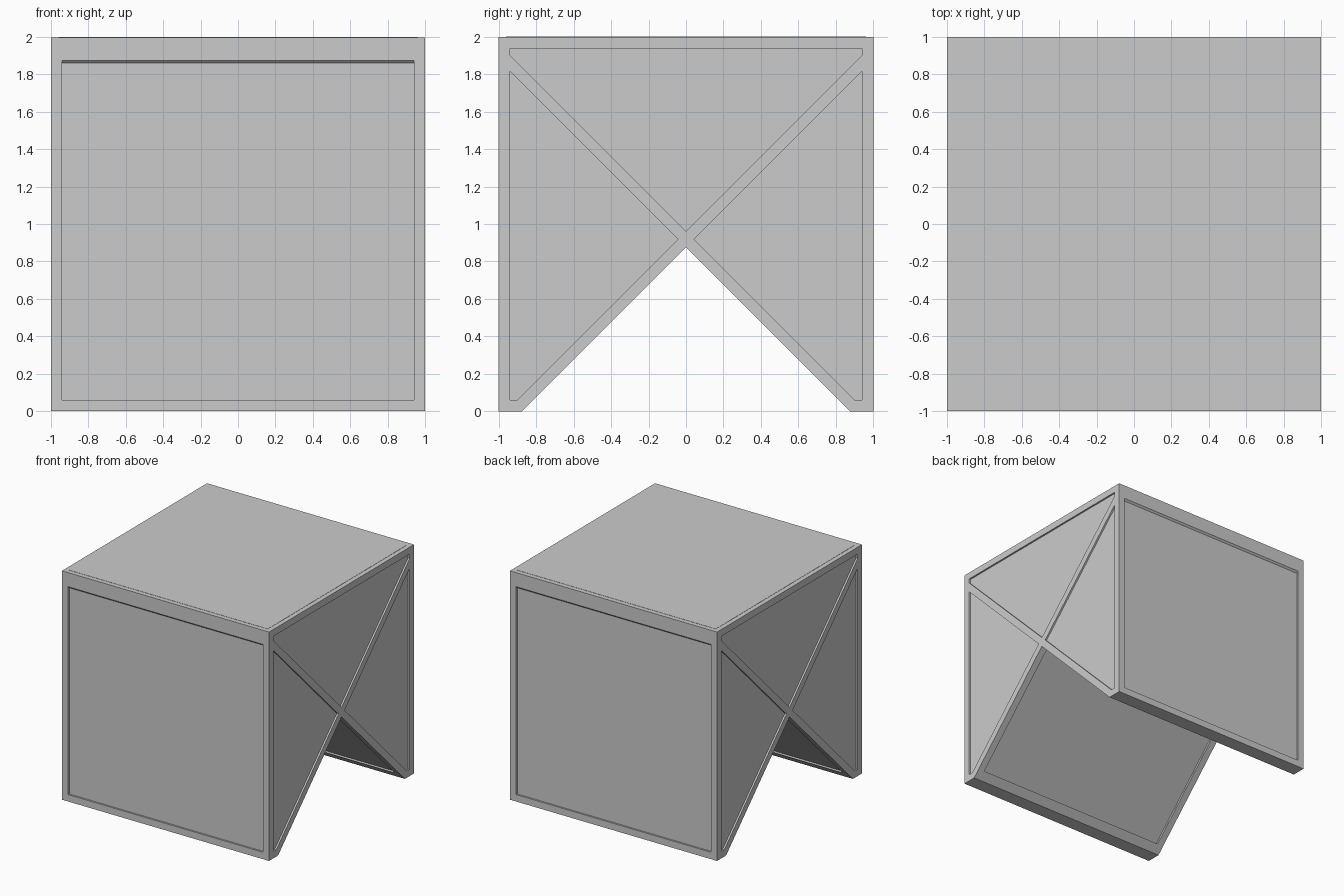
import bpy, bmesh

if "Cube" in bpy.data.objects:
    bpy.data.objects.remove(bpy.data.objects["Cube"])

FW = 0.06      # frame width
REC = 0.015    # panel recess
TOP = 1.998    # frame height, the top panel sits just proud of it


def prism(name, profile, x0, x1, mirror=(False, False)):
    """Extrude a (y, z) profile along x, optionally mirrored in x / y."""
    bm = bmesh.new()
    face = bm.faces.new([bm.verts.new((x0, y, z)) for y, z in profile])
    ext = bmesh.ops.extrude_face_region(bm, geom=[face])
    moved = [v for v in ext["geom"] if isinstance(v, bmesh.types.BMVert)]
    bmesh.ops.translate(bm, verts=moved, vec=(x1 - x0, 0, 0))
    bmesh.ops.recalc_face_normals(bm, faces=bm.faces)
    mesh = bpy.data.meshes.new(name)
    bm.to_mesh(mesh)
    bm.free()
    ob = bpy.data.objects.new(name, mesh)
    bpy.context.collection.objects.link(ob)
    if any(mirror):
        mod = ob.modifiers.new("Mirror", 'MIRROR')
        mod.use_axis = (mirror[0], mirror[1], False)
        mod.use_mirror_merge = False
    return ob


# Recessed panels: one body with a triangular cut-out below
e = 1 - REC
apex = 0.88 + REC * 1.414
prism("panel_body", [(-e, 0.03), (0.03 - apex, 0.03), (0, apex),
                     (apex - 0.03, 0.03), (e, 0.03), (e, 1.98), (-e, 1.98)], -e, e)

# Crossed diagonal bars on both sides
prism("cross_bar", [(-1, 1.875), (-1, 1.96), (0.96, 0), (0.875, 0)],
      1 - FW, 1, (True, True))

# Corner posts
prism("corner_post", [(-1, 0), (-1 + FW, 0), (-1 + FW, TOP), (-1, TOP)],
      1 - FW, 1, (True, True))

# Top side rails
prism("side_rail", [(-1, TOP - FW), (1, TOP - FW), (1, TOP), (-1, TOP)],
      1 - FW, 1, (True, False))

# Front and back top rails with a slanted underside
prism("top_rail", [(-1, 1.875), (-0.94, 1.815), (-0.94, TOP), (-1, TOP)],
      -1, 1, (False, True))

# Front and back foot rails, bevelled along the lower slope
prism("foot_rail", [(-1, 0), (-0.875, 0), (-0.815, FW), (-1, FW)],
      -1, 1, (False, True))

# Top panel
t = 0.96
prism("top_panel", [(-t, 1.97), (t, 1.97), (t, 2), (-t, 2)], -t, t)
